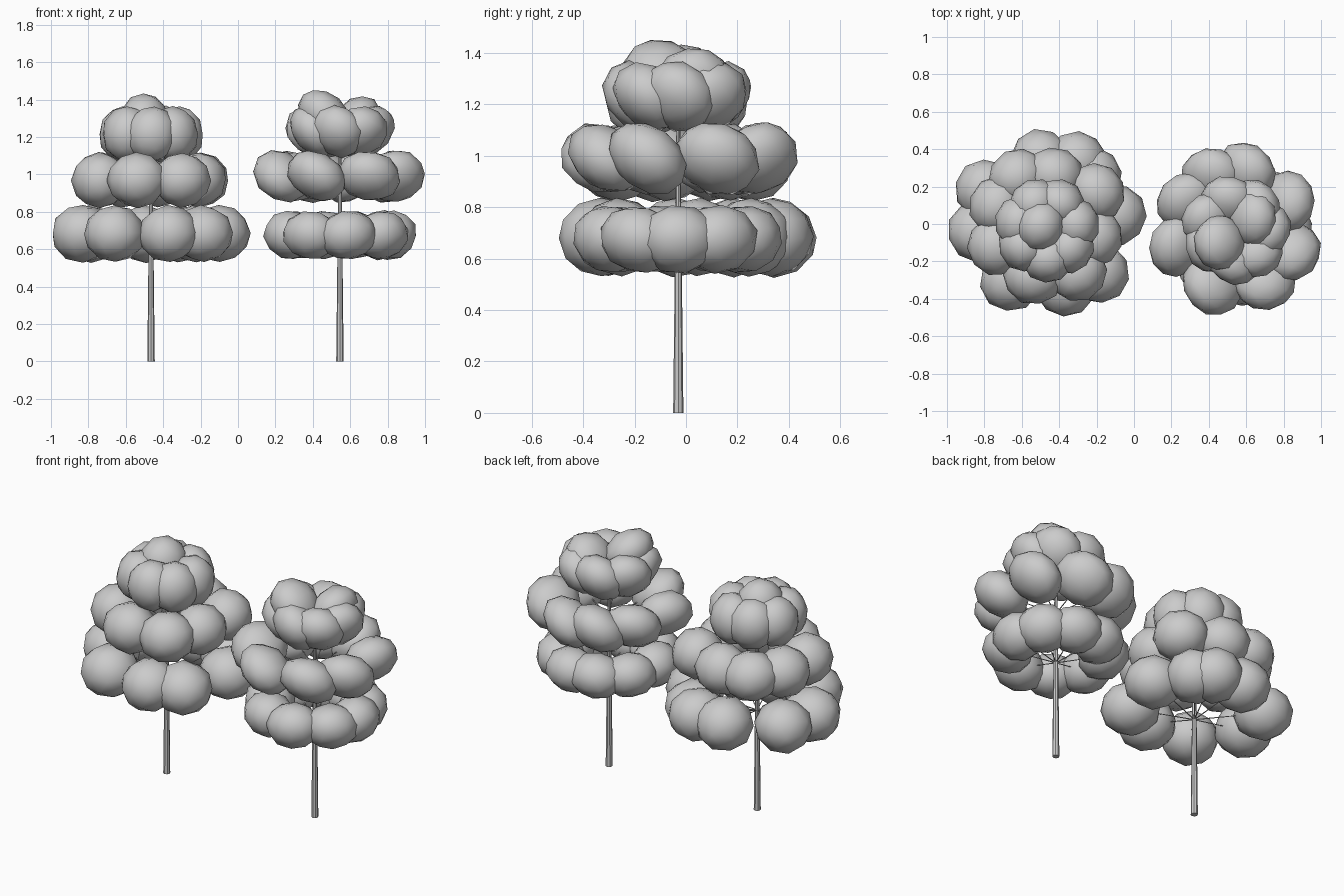
import bpy, bmesh, math, random
from mathutils import Matrix, Vector, noise

if "Cube" in bpy.data.objects:
    bpy.data.objects.remove(bpy.data.objects["Cube"])

random.seed(4)


def finish(bm, name, smooth=True):
    me = bpy.data.meshes.new(name)
    bm.to_mesh(me)
    bm.free()
    for p in me.polygons:
        p.use_smooth = smooth
    ob = bpy.data.objects.new(name, me)
    bpy.context.collection.objects.link(ob)
    return ob


def limb(bm, a, b, r1, r2, sides):
    # tapered cylinder from a to b
    a, b = Vector(a), Vector(b)
    d = b - a
    m = Matrix.Translation((a + b) / 2) @ d.to_track_quat('Z', 'Y').to_matrix().to_4x4()
    bmesh.ops.create_cone(bm, cap_ends=True, segments=sides, radius1=r1,
                          radius2=r2, depth=d.length, matrix=m)


def clump(bm, pos, az, size, tilt, roll):
    # low-poly leaf clump: local x points outward, tilt lifts the outer end
    m = (Matrix.Translation(pos) @ Matrix.Rotation(az, 4, 'Z')
         @ Matrix.Rotation(-math.radians(tilt), 4, 'Y')
         @ Matrix.Rotation(math.radians(roll), 4, 'X')
         @ Matrix.Diagonal((*size, 1)))
    spin = Matrix.Rotation(random.uniform(0, 6.28), 4, 'Z')
    vs = bmesh.ops.create_icosphere(bm, subdivisions=2, radius=1.04, matrix=spin)['verts']
    off = Vector((random.uniform(0, 50), 0, 0))
    for v in vs:
        v.co = m @ (v.co * (1.0 + 0.05 * noise.noise(v.co * 1.6 + off)))


def tree(side, base, tiers, top_z):
    bx, by = base
    # trunk
    bm = bmesh.new()
    limb(bm, (bx, by, 0), (bx, by, top_z), 0.02, 0.006, 8)
    finish(bm, side + "_trunk")
    bpy.data.objects[side + "_trunk"].data.shade_flat()
    # leaf tiers, each with its twigs
    for name, spots, z, size, tilt, roll in tiers:
        leaves, twigs = bmesh.new(), bmesh.new()
        for s in spots:
            p = Vector((s[0], s[1], s[2] if len(s) > 2 else z))
            az = math.atan2(p.y - by, p.x - bx)
            clump(leaves, p, az, size, tilt + random.uniform(-4, 4) if tilt else 0,
                  roll + random.uniform(-6, 6))
            limb(twigs, (bx, by, z - 0.07), p, 0.0035, 0.0015, 5)
        finish(leaves, f"{side}_{name}_leaves")
        finish(twigs, f"{side}_{name}_twigs")


def ring(base, r, degrees):
    return [(base[0] + r * math.cos(math.radians(a)),
             base[1] + r * math.sin(math.radians(a))) for a in degrees]


# left tree: full, level clumps
L = (-0.465, -0.03)
tree("left_tree", L, [
    ("lower", [(-.79, .18), (-.50, .34), (-.31, .33), (-.23, .25), (-.10, .05),
               (-.19, -.26), (-.37, -.33), (-.66, -.30), (-.83, -.04)],
     0.683, (.162, .158, .148), 0, 0),
    ("middle", [(-.20, .17), (-.43, .26), (-.62, .25), (-.73, .10), (-.74, -.12),
                (-.54, -.28), (-.30, -.26), (-.21, -.07)],
     0.97, (.145, .155, .142), 0, 0),
    ("upper", ring(L, .155, [10, 65, 115, 165, 215, 272, 320]) + [(-.50, -.01, 1.285)],
     1.215, (.125, .135, .145), 0, 0),
], 1.25)

# right tree: flatter clumps lifted outward
R = (0.545, -0.03)
tree("right_tree", R, [
    ("lower", ring(R, .27, [-81, -35, 0, 35, 75, 110, 150, 192, 235]),
     0.675, (.14, .152, .125), 22, 0),
    ("middle", [(.23, -.12), (.28, .12), (.42, .26), (.60, .28), (.82, .12),
                (.84, -.15), (.70, -.31), (.42, -.33)],
     0.99, (.155, .165, .118), 32, -24),
    ("upper", ring(R, .155, [0, 50, 105, 160, 210, 265, 312]) +
     [(.46, -.10, 1.32), (.63, .03, 1.28)],
     1.23, (.15, .148, .112), 42, -22),
], 1.25)
